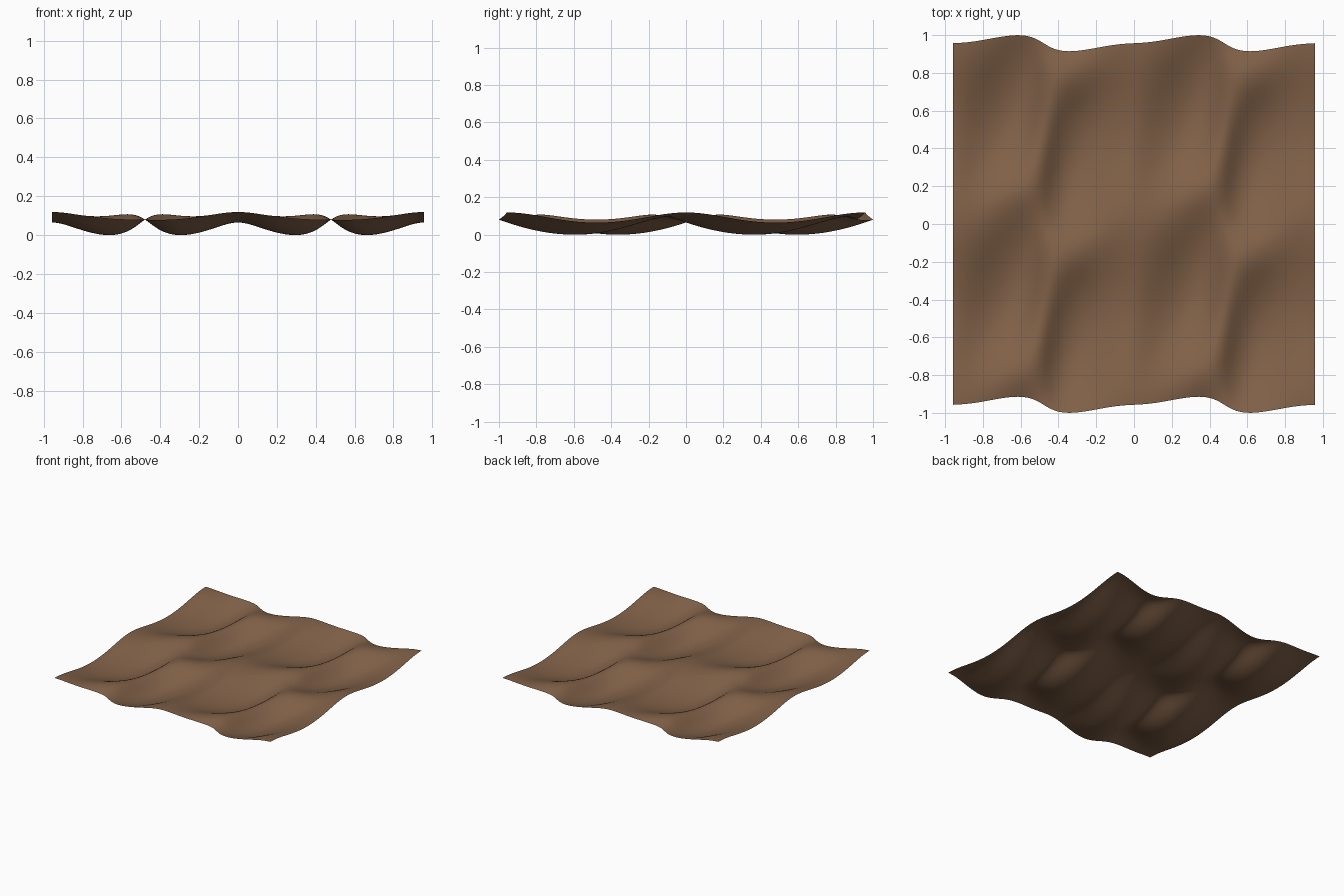
import bpy, bmesh
from math import sin, cos, pi

if "Cube" in bpy.data.objects:
    bpy.data.objects.remove(bpy.data.objects["Cube"])

TILE = 0.957   # wave pattern repeats twice in x and in y
N = 128        # grid segments per side


def height(u, v):
    # sum of a few periodic waves
    return (0.064 + 0.025 * cos(v) + 0.006 * cos(u) + 0.014 * cos(u) * cos(v)
            + 0.018 * cos(2 * u) - 0.012 * cos(2 * u) * cos(v)
            + 0.030 * sin(u) * sin(v) - 0.020 * sin(2 * u) * sin(v))


def slide(u, v):
    # sideways drift that sharpens the crests and waves the front/back edges
    dx = 0.020 * sin(u) - 0.015 * sin(2 * u)
    dy = (0.035 * sin(u) - 0.014 * sin(2 * u)) * cos(v) - 0.02 * sin(v)
    return dx, dy


# rippled ground sheet
bm = bmesh.new()
bmesh.ops.create_grid(bm, x_segments=N, y_segments=N, size=TILE)
for vert in bm.verts:
    u, v = (2 * pi * c / TILE for c in vert.co.xy)
    dx, dy = slide(u, v)
    vert.co.z = height(u, v)
    vert.co.x += dx
    vert.co.y += dy
low = min(vert.co.z for vert in bm.verts)
for vert in bm.verts:
    vert.co.z -= low
for face in bm.faces:
    face.smooth = True
mesh = bpy.data.meshes.new("ground_sheet")
bm.to_mesh(mesh)
bm.free()
ground = bpy.data.objects.new("ground_sheet", mesh)
bpy.context.collection.objects.link(ground)

# brown earth
earth = bpy.data.materials.new("brown_earth")
earth.diffuse_color = (0.22, 0.12, 0.065, 1)
earth.use_nodes = True
earth.node_tree.nodes["Principled BSDF"].inputs["Base Color"].default_value = earth.diffuse_color
mesh.materials.append(earth)
